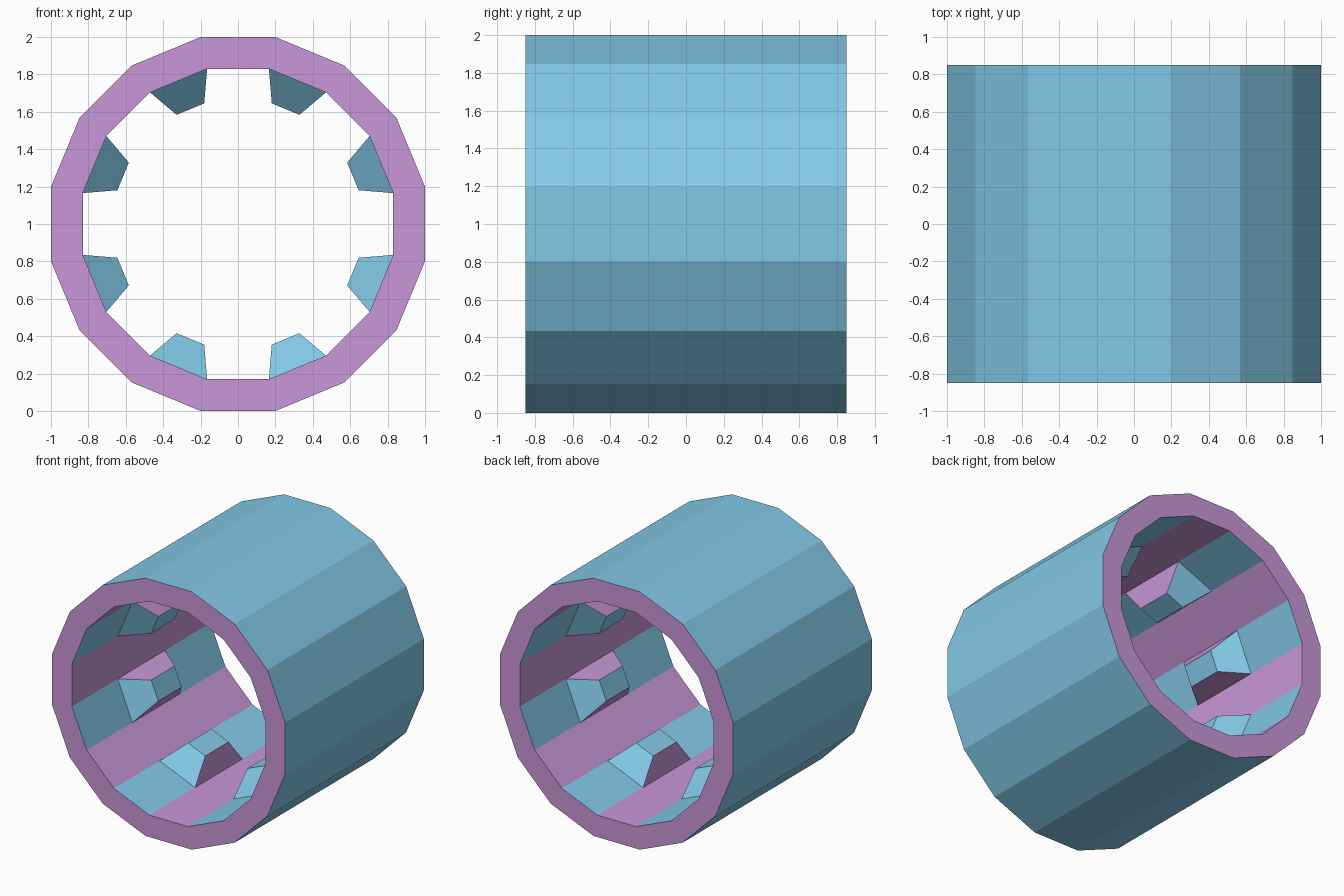
import bpy, bmesh, math
from mathutils import Vector

if "Cube" in bpy.data.objects:
    bpy.data.objects.remove(bpy.data.objects["Cube"])

SIDES = 16
HALF_LEN = 0.85
OUTER, INNER = 1.0, 0.83          # distances from axis to the flats
STEP = 2 * math.pi / SIDES
CENTRE_Z = 1.0


def material(name, rgb):
    m = bpy.data.materials.new(name)
    lin = [((c / 255 + 0.055) / 1.055) ** 2.4 for c in rgb]
    m.diffuse_color = (*lin, 1)
    m.use_nodes = True
    m.node_tree.nodes["Principled BSDF"].inputs["Base Color"].default_value = m.diffuse_color
    return m


blue = material("sky blue", (133, 204, 235))
purple = material("soft purple", (201, 151, 216))


def finish(bm, name):
    bmesh.ops.recalc_face_normals(bm, faces=bm.faces)
    me = bpy.data.meshes.new(name)
    bm.to_mesh(me)
    bm.free()
    me.materials.append(blue)
    me.materials.append(purple)
    ob = bpy.data.objects.new(name, me)
    bpy.context.collection.objects.link(ob)
    return ob


# Tube: 16 flat sides, purple rims, inner flats alternating purple and blue
bm = bmesh.new()


def loop(apothem, y):
    r = apothem / math.cos(STEP / 2)
    return [bm.verts.new((r * math.cos((i - 0.5) * STEP), y,
                          CENTRE_Z + r * math.sin((i - 0.5) * STEP)))
            for i in range(SIDES)]


rings = [loop(OUTER, -HALF_LEN), loop(OUTER, HALF_LEN),
         loop(INNER, HALF_LEN), loop(INNER, -HALF_LEN)]
for s in range(4):
    a, b = rings[s], rings[(s + 1) % 4]
    for i in range(SIDES):
        j = (i + 1) % SIDES
        f = bm.faces.new((a[i], a[j], b[j], b[i]))
        if s == 2:
            f.material_index = 1 - i % 2      # inner flats
        else:
            f.material_index = s % 2          # outside blue, rims purple
finish(bm, "tube")

# Inner blocks: tapered lugs on every blue inner flat
BASE_W = INNER * math.tan(STEP / 2)
for n in range(SIDES // 2):
    ang = (2 * n + 1) * STEP
    out = Vector((math.cos(ang), 0, math.sin(ang)))
    side = Vector((-math.sin(ang), 0, math.cos(ang)))
    bm = bmesh.new()
    levels = []
    for dist, w, l in ((INNER, BASE_W, 0.29), (0.665, 0.08, 0.143)):
        levels.append([bm.verts.new(Vector((0, sy * l, CENTRE_Z)) + out * dist + side * sw * w)
                       for sw, sy in ((-1, -1), (1, -1), (1, 1), (-1, 1))])
    base, top = levels
    bm.faces.new(top)
    for i in range(4):
        j = (i + 1) % 4
        f = bm.faces.new((base[i], base[j], top[j], top[i]))
        f.material_index = i % 2              # long sides purple, ends blue
    # orient outwards from the block's centre
    ob = finish(bm, f"inner_block_{n + 1}")
